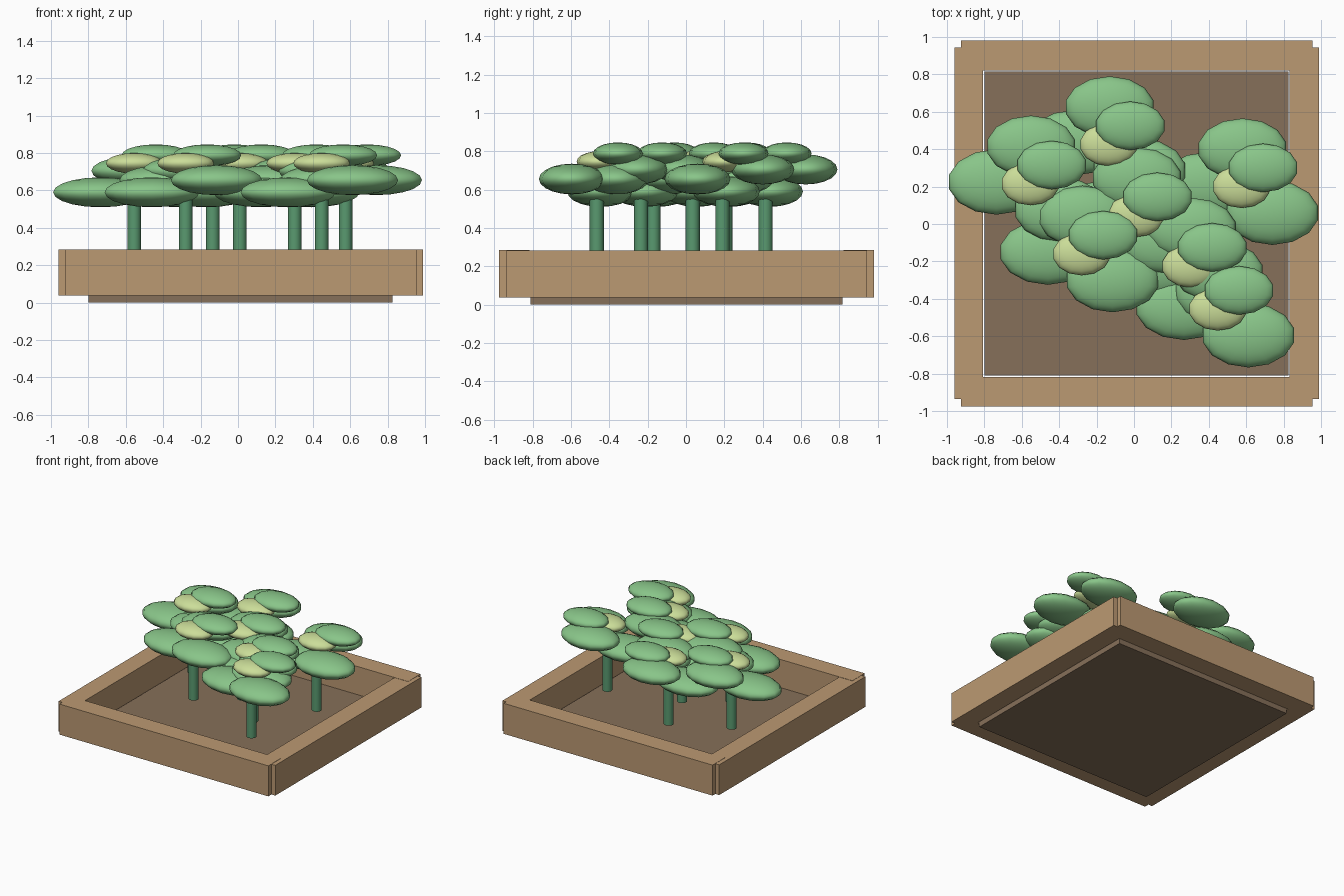
import bpy

if "Cube" in bpy.data.objects:
    bpy.data.objects.remove(bpy.data.objects["Cube"])

def mat(name, c):
    m = bpy.data.materials.new(name)
    m.diffuse_color = (*c, 1)
    m.use_nodes = True
    m.node_tree.nodes["Principled BSDF"].inputs["Base Color"].default_value = m.diffuse_color
    return m

WOOD = mat("wood", (0.50, 0.32, 0.17))
SOIL = mat("soil", (0.24, 0.16, 0.10))
STEM = mat("stem", (0.10, 0.32, 0.16))
LEAF = mat("leaf", (0.25, 0.56, 0.25))
LIME = mat("lime", (0.60, 0.73, 0.32))

def box(name, x0, x1, y0, y1, z0, z1, m):
    bpy.ops.mesh.primitive_cube_add(size=1, location=((x0+x1)/2, (y0+y1)/2, (z0+z1)/2))
    o = bpy.context.object
    o.name = name
    o.scale = (x1-x0, y1-y0, z1-z0)
    o.data.materials.append(m)

def blob(name, loc, radii, m):
    bpy.ops.mesh.primitive_uv_sphere_add(segments=14, ring_count=10, radius=1, location=loc)
    o = bpy.context.object
    o.name = name
    o.scale = radii
    bpy.ops.object.shade_smooth()
    o.data.materials.append(m)

# planter: floor slab and four overlapping boards
box("soil_bed", -0.80, 0.825, -0.81, 0.815, 0.0, 0.06, SOIL)
box("front_board", -0.925, 0.955, -0.975, -0.817, 0.037, 0.285, WOOD)
box("back_board", -0.925, 0.955, 0.822, 0.98, 0.037, 0.285, WOOD)
box("left_board", -0.96, -0.807, -0.935, 0.945, 0.037, 0.283, WOOD)
box("right_board", 0.832, 0.99, -0.935, 0.945, 0.037, 0.283, WOOD)

# leaf cluster layout shared by every plant: part, offset + height, radii, colour
CLUSTER = [
    ("left_leaf", (-0.18, 0.02, 0.59), (0.26, 0.175, 0.08), LEAF),
    ("right_leaf", (0.165, -0.13, 0.655), (0.25, 0.172, 0.08), LEAF),
    ("back_leaf", (0.005, 0.21, 0.705), (0.24, 0.165, 0.078), LEAF),
    ("centre_bud", (0.0, 0.01, 0.745), (0.155, 0.115, 0.055), LIME),
    ("top_leaf", (0.115, 0.11, 0.788), (0.187, 0.13, 0.058), LEAF),
]
PLANTS = [(-0.555, 0.205), (-0.135, 0.415), (0.01, 0.035), (-0.28, -0.17),
          (0.303, -0.235), (0.447, -0.465), (0.575, 0.19)]

for i, (px, py) in enumerate(PLANTS, 1):
    # stem
    bpy.ops.mesh.primitive_cylinder_add(vertices=14, radius=0.037, depth=0.36,
                                        location=(px, py, 0.375))
    o = bpy.context.object
    o.name = f"stem_{i}"
    o.data.materials.append(STEM)
    bpy.ops.object.shade_smooth_by_angle()
    # foliage
    for name, (dx, dy, z), r, m in CLUSTER:
        blob(f"{name}_{i}", (px+dx, py+dy, z), r, m)
